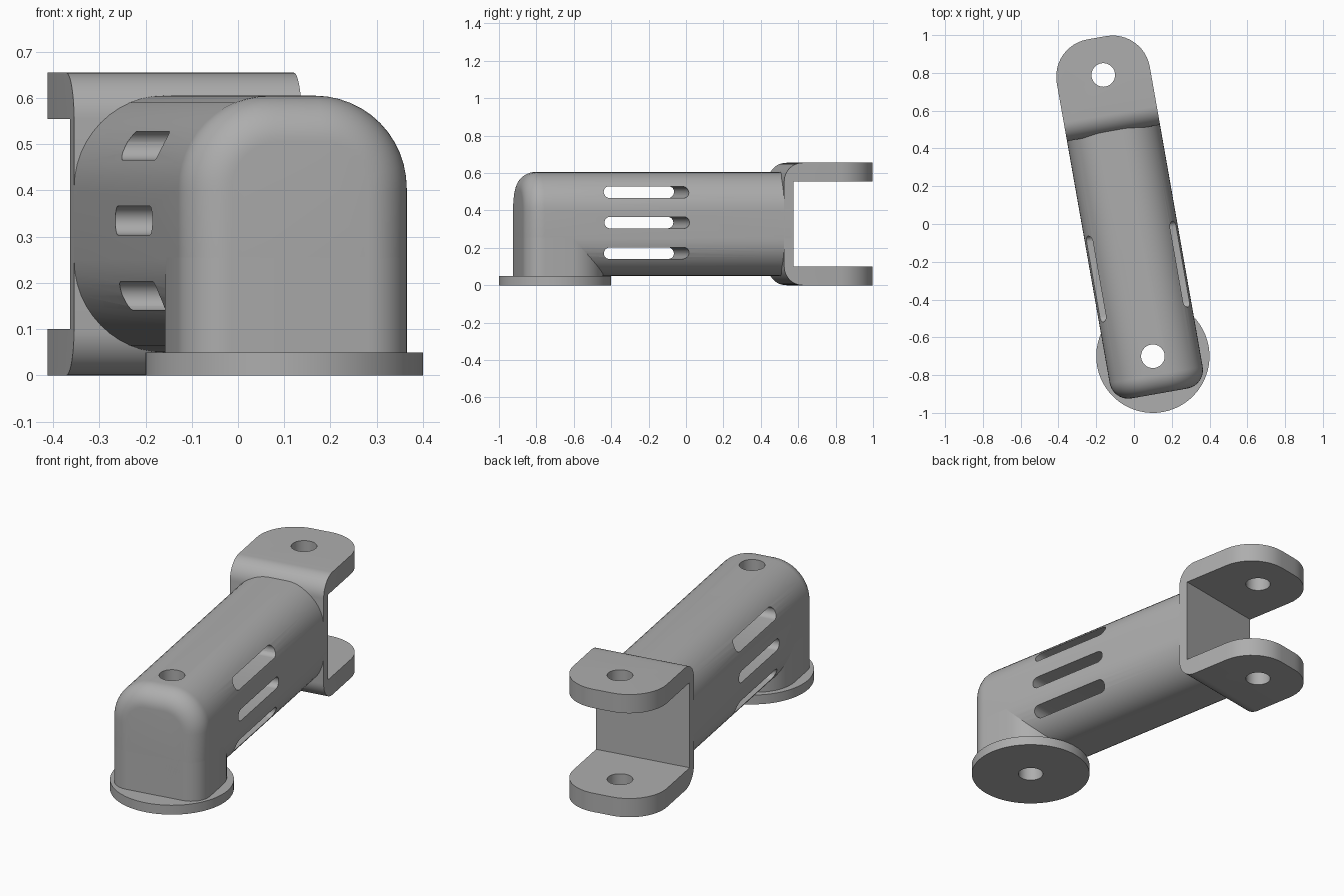
import bpy, bmesh, math
from mathutils import Matrix

if "Cube" in bpy.data.objects:
    bpy.data.objects.remove(bpy.data.objects["Cube"])

# Overall sizes; the arm runs along local y, starting at the base pivot
HALF = 0.25
HEIGHT = 0.655
REACH = 1.512
PLACE = Matrix.Translation((0.1, -0.7, 0)) @ Matrix.Rotation(math.radians(10), 4, 'Z')

grey = bpy.data.materials.new("cast_grey")
grey.use_nodes = True
grey.diffuse_color = (0.42, 0.42, 0.42, 1)
grey.node_tree.nodes["Principled BSDF"].inputs["Base Color"].default_value = grey.diffuse_color


def arc(cx, cy, r, start, end, steps=12):
    angles = [math.radians(start + (end - start) * i / steps) for i in range(steps + 1)]
    return [(cx + r * math.cos(a), cy + r * math.sin(a)) for a in angles]


def rounded_rect(x0, x1, y0, y1, r_low, r_high):
    return (arc(x0 + r_low, y0 + r_low, r_low, 180, 270)
            + arc(x1 - r_low, y0 + r_low, r_low, 270, 360)
            + arc(x1 - r_high, y1 - r_high, r_high, 0, 90)
            + arc(x0 + r_high, y1 - r_high, r_high, 90, 180))


def prism(name, profile, axis, lo, hi, edge_rule=None, radius=0.1):
    """Extrude a 2D profile along an axis, optionally rounding chosen edges."""
    place = {'x': lambda a, b, c: (c, a, b),
             'y': lambda a, b, c: (a, c, b),
             'z': lambda a, b, c: (a, b, c)}[axis]
    bm = bmesh.new()
    rings = [[bm.verts.new(place(a, b, c)) for a, b in profile] for c in (lo, hi)]
    n = len(profile)
    for ring in rings:
        bm.faces.new(ring)
    for i in range(n):
        j = (i + 1) % n
        bm.faces.new((rings[0][i], rings[0][j], rings[1][j], rings[1][i]))
    bmesh.ops.recalc_face_normals(bm, faces=bm.faces)
    if edge_rule:
        chosen = [e for e in bm.edges if edge_rule(*[v.co for v in e.verts])]
        bmesh.ops.bevel(bm, geom=chosen, offset=radius, segments=12,
                        profile=0.5, affect='EDGES', clamp_overlap=False)
    bm.transform(PLACE)
    mesh = bpy.data.meshes.new(name)
    bm.to_mesh(mesh)
    bm.free()
    mesh.materials.append(grey)
    obj = bpy.data.objects.new(name, mesh)
    bpy.context.collection.objects.link(obj)
    return obj


# Round mounting flange under the base
flange = prism("base_flange", arc(0, 0, 0.3, 0, 354, 59), 'z', 0, 0.05)

# Upright neck, with tight front corners and wide back corners
neck = prism("base_neck", rounded_rect(-HALF, HALF, -0.2, 0.25, 0.1, 0.2), 'z', 0.045, 0.255)

# Long rounded arm with a softened front rim
arm = prism("arm_body", rounded_rect(-HALF, HALF, 0.05, 0.605, 0.2, 0.2), 'y', -0.2, 1.24,
            lambda a, b: max(a.y, b.y) < -0.19)

# Fork: U-shaped profile with rounded back, then rounded prong tips
TIP = 1.712
fork_profile = ([(1.25, 0.1), (TIP, 0.1), (TIP, 0)]
                + arc(1.3, 0.1, 0.1, 270, 180)
                + arc(1.3, HEIGHT - 0.1, 0.1, 180, 90)
                + [(TIP, HEIGHT), (TIP, HEIGHT - 0.1), (1.25, HEIGHT - 0.1)])
fork = prism("fork", fork_profile, 'x', -HALF, HALF,
             lambda a, b: min(a.y, b.y) > TIP - 0.01 and abs(a.z - b.z) > 0.05, 0.2)

# Cutters: two pivot holes and three side slots
holes = [prism("pivot_hole_cutter", arc(0, y, 0.0625, 0, 350, 35), 'z', -0.1, 0.8)
         for y in (0, REACH)]
slots = [prism("slot_cutter",
               arc(0.255, z, 0.031, 90, 270) + arc(0.655, z, 0.031, 270, 450),
               'x', -0.4, 0.4)
         for z in (0.172, 0.335, 0.497)]


def cut(obj, cutters):
    bpy.context.view_layer.objects.active = obj
    for cutter in cutters:
        mod = obj.modifiers.new("cut", 'BOOLEAN')
        mod.operation = 'DIFFERENCE'
        mod.solver = 'EXACT'
        mod.object = cutter
        bpy.ops.object.modifier_apply(modifier=mod.name)


cut(flange, holes[:1])
cut(neck, holes[:1] + slots[:1])
cut(arm, holes[:1] + slots)
cut(fork, holes[1:])

for cutter in holes + slots:
    bpy.data.objects.remove(cutter)

# Smooth the rounded surfaces, keep the real edges crisp
bpy.ops.object.select_all(action='DESELECT')
for obj in (flange, neck, arm, fork):
    obj.select_set(True)
bpy.context.view_layer.objects.active = arm
bpy.ops.object.shade_smooth_by_angle(angle=math.radians(30))
